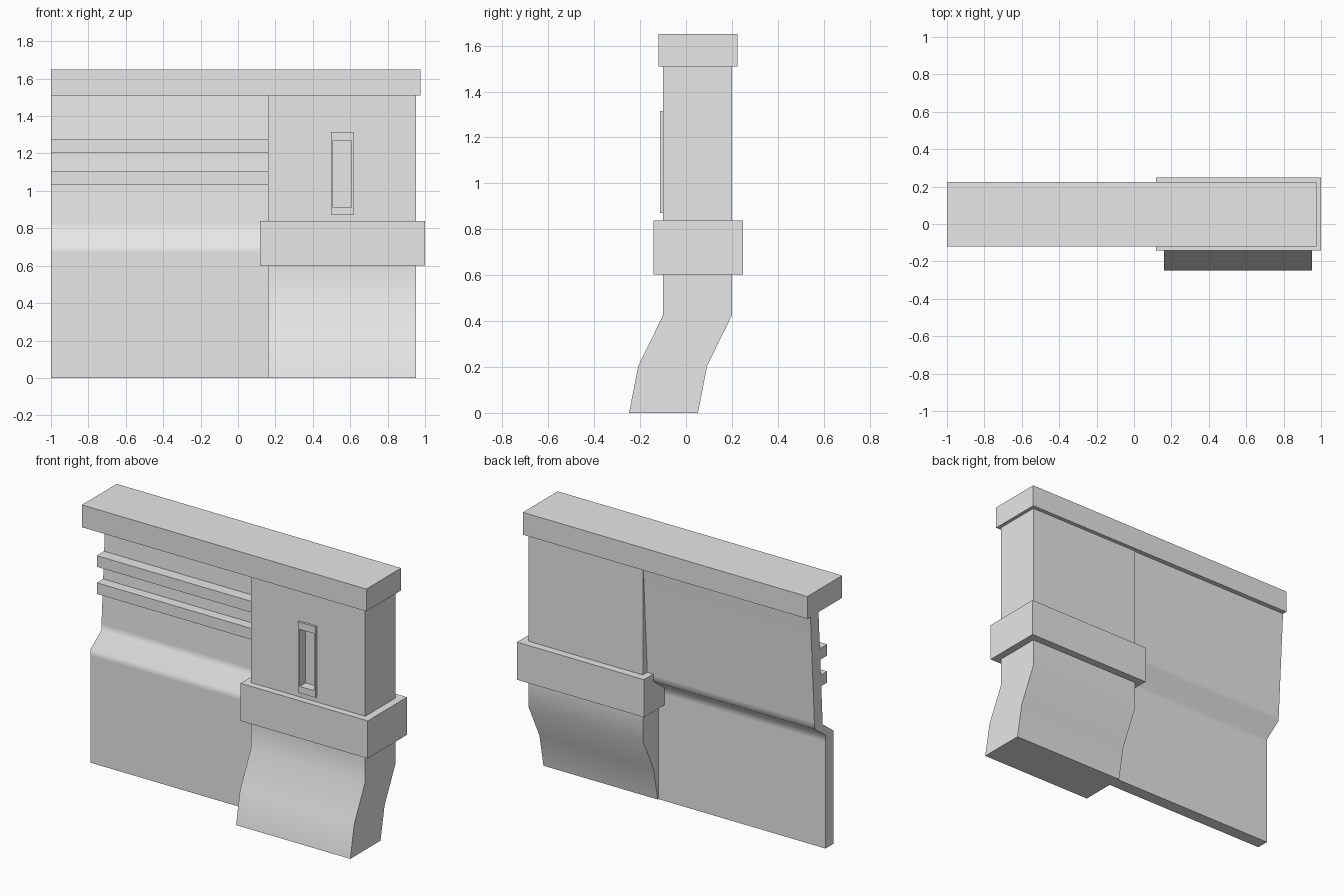
import bpy
import bmesh
import math

cube = bpy.data.objects.get("Cube")
if cube:
    bpy.data.objects.remove(cube, do_unlink=True)

grey = bpy.data.materials.new("plain_grey")
grey.use_nodes = True
grey.diffuse_color = (0.8, 0.8, 0.8, 1)
grey.node_tree.nodes["Principled BSDF"].inputs["Base Color"].default_value = (0.8, 0.8, 0.8, 1)


def finish(name, bm):
    bmesh.ops.recalc_face_normals(bm, faces=bm.faces)
    mesh = bpy.data.meshes.new(name)
    bm.to_mesh(mesh)
    bm.free()
    mesh.materials.append(grey)
    ob = bpy.data.objects.new(name, mesh)
    bpy.context.collection.objects.link(ob)
    return ob


def activate(ob):
    bpy.ops.object.select_all(action='DESELECT')
    ob.select_set(True)
    bpy.context.view_layer.objects.active = ob


def box(name, x, y, z):
    """Box from its extents on each axis."""
    bm = bmesh.new()
    bmesh.ops.create_cube(bm, size=1)
    for v in bm.verts:
        v.co = [lo + (c + 0.5) * (hi - lo) for c, (lo, hi) in zip(v.co, (x, y, z))]
    return finish(name, bm)


def bent_slab(name, x, path, depth):
    """Slab that follows a front (y, z) path, with constant depth, as quad strips."""
    bm = bmesh.new()
    rings = []
    for y, z in path:
        corners = [(x[0], y), (x[1], y), (x[1], y + depth), (x[0], y + depth)]
        rings.append([bm.verts.new((cx, cy, z)) for cx, cy in corners])
    for low, high in zip(rings, rings[1:]):
        for i in range(4):
            j = (i + 1) % 4
            bm.faces.new((low[i], low[j], high[j], high[i]))
    bm.faces.new(rings[0])
    bm.faces.new(rings[-1])
    return finish(name, bm)


def smooth(ob, degrees):
    activate(ob)
    bpy.ops.object.shade_smooth_by_angle(angle=math.radians(degrees))


def cut(ob, cutter):
    activate(ob)
    mod = ob.modifiers.new("recess", 'BOOLEAN')
    mod.operation = 'DIFFERENCE'
    mod.solver = 'EXACT'
    mod.object = cutter
    bpy.ops.object.modifier_apply(modifier=mod.name)


# Thin wall panel with a stepped bend
panel = bent_slab("wall_panel", (-1, 0.18),
                  [(-0.035, 0), (-0.035, 0.67), (-0.035, 0.71),
                   (0.073, 0.79), (0.075, 0.83), (0.115, 1.52)], 0.08)
smooth(panel, 65)

# Two rails across the panel
for name, z in (("lower_rail", 1.035), ("upper_rail", 1.205)):
    box(name, (-1, 0.18), (0.028, 0.11), (z, z + 0.07))

# Pillar with a kicked-out foot
pillar = bent_slab("pillar", (0.16, 0.953),
                   [(-0.248, 0), (-0.208, 0.205), (-0.1, 0.425),
                    (-0.1, 0.6), (-0.1, 0.84), (-0.1, 1.52)], 0.3)

# Collar around the pillar and cap along the top
box("collar", (0.118, 1), (-0.142, 0.248), (0.602, 0.838))
box("top_cap", (-1, 0.975), (-0.12, 0.225), (1.51, 1.65))

# Framed recess in the pillar front
frame = box("recess_frame", (0.498, 0.618), (-0.114, -0.095), (0.87, 1.315))
cutter = box("recess_cutter", (0.508, 0.607), (-0.2, -0.055), (0.912, 1.27))
cut(frame, cutter)
cut(pillar, cutter)
bpy.data.objects.remove(cutter, do_unlink=True)
smooth(pillar, 35)
